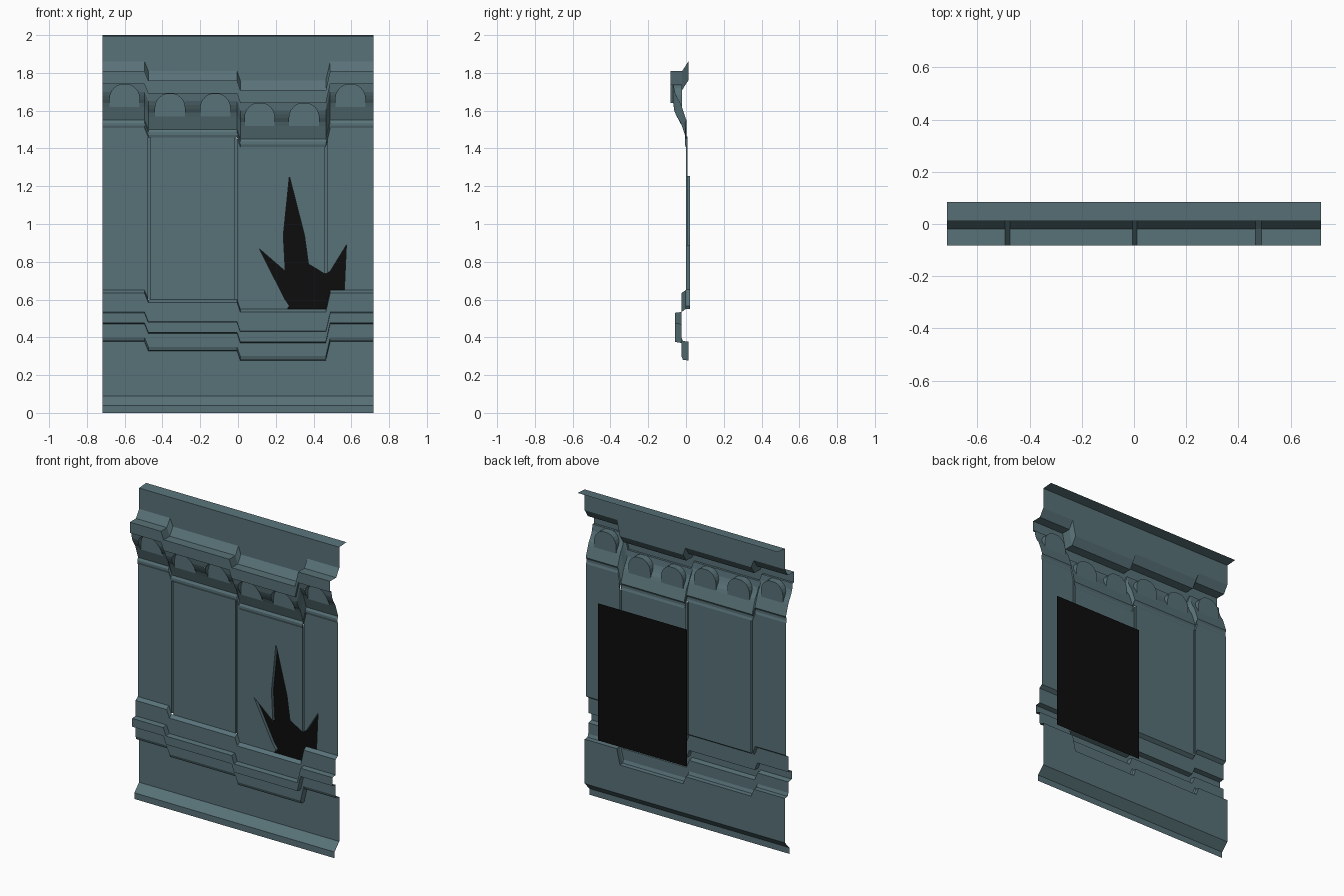
import bpy, bmesh
from math import cos, sin, pi

if "Cube" in bpy.data.objects:
    bpy.data.objects.remove(bpy.data.objects["Cube"])

W = 0.717
FIELD, REVEAL = -0.001, 0.02
# (x, z offset): the mouldings step down and up along the wall
PATH = [(-W, 0), (-.495, 0), (-.475, -.05), (-.005, -.05), (.012, -.10),
        (.465, -.10), (.488, 0), (W, 0)]


def lerp_table(table, v):
    for (a, p), (b, q) in zip(table, table[1:]):
        if v <= b + 1e-6:
            return p + (q - p) * (v - a) / (b - a)
    return table[-1][1]


def off(x):
    return lerp_table(PATH, x)


def material(name, rgb):
    m = bpy.data.materials.new(name)
    m.diffuse_color = (*rgb, 1)
    m.use_nodes = True
    m.node_tree.nodes["Principled BSDF"].inputs["Base Color"].default_value = m.diffuse_color
    return m


STONE = material("teal_stone", (.098, .168, .188))
DARK = material("black_void", (.004, .004, .004))


def make(name, faces, mat=STONE):
    bm = bmesh.new()
    for f in faces:
        bm.faces.new([bm.verts.new(p) for p in f])
    bmesh.ops.remove_doubles(bm, verts=bm.verts, dist=1e-5)
    me = bpy.data.meshes.new(name)
    bm.to_mesh(me)
    bm.free()
    me.materials.append(mat)
    ob = bpy.data.objects.new(name, me)
    bpy.context.collection.objects.link(ob)
    return ob


def strips(cols):
    """Quads between neighbouring columns of points listed top to bottom."""
    return [(a[i], a[i + 1], b[i + 1], b[i])
            for a, b in zip(cols, cols[1:]) for i in range(len(a) - 1)]


def sweep(name, profile):
    """Profile of (y, z, follows the steps) swept along the wall."""
    make(name, strips([[(x, y, z + o * k) for y, z, k in profile] for x, o in PATH]))


# Top wall with back lip, and cornice fascia
sweep("cornice", [(.085, 2, 0), (.012, 1.995, 0), (.012, 1.86, 1), (-.02, 1.81, 1),
                  (-.082, 1.81, 1), (-.082, 1.74, 1), (-.068, 1.74, 1)])
# Cove and fillets below the arch band
sweep("upper_moulding", [(-.022, 1.62, 1), (.002, 1.55, 1), (-.006, 1.536, 1),
                         (-.006, 1.522, 1), (FIELD, 1.508, 1)])
# Dado moulding, lower wall and skirting
sweep("lower_moulding", [(FIELD, .65, 1), (-.024, .634, 1), (-.024, .534, 1),
                         (-.058, .53, 1), (-.058, .476, 1), (-.024, .47, 1),
                         (-.024, .40, 1), (-.016, .38, 1), (.012, .378, 1),
                         (.012, .09, 0), (-.036, .04, 0), (-.036, 0, 0)])

# Curved band pierced by round-topped niches
BAND = [(1.62, -.022), (1.64, -.03), (1.67, -.05), (1.70, -.062), (1.74, -.068)]
R, SPRING, SIDES = .079, 1.663, 12


def band_col(x, bottom):
    zs = [1.74 + (bottom - 1.74) * i / 6 for i in range(7)]
    return [(x, lerp_table(BAND, z), z + off(x)) for z in zs]


band, niches = [], []
centres = [-.60, -.36, -.12, .115, .35, .595]
edges = [-W]
for c in centres:
    o = off(c)
    arc = [(c - R * cos(pi * i / SIDES), min(1.738, SPRING + R * sin(pi * i / SIDES)))
           for i in range(SIDES + 1)]
    band += strips([band_col(x, z) for x, z in arc])
    outline = [(c - R, 1.62)] + arc + [(c + R, 1.62)]
    niches.append([(x, -.022, z + o) for x, z in reversed(outline)][::-1][::-1])
    niches += strips([[(x, lerp_table(BAND, z), z + o), (x, -.022, z + o)]
                      for x, z in outline])
    edges += [c - R, c + R]
edges.append(W)
for a, b in zip(edges[::2], edges[1::2]):
    xs = [a] + [x for x, _ in PATH if a < x < b] + [b]
    band += strips([band_col(x, 1.62) for x in xs])
make("arch_band", band)
make("niches", niches)


# Flat wall fields, split by narrow vertical grooves
LOW, HIGH = .65, 1.508


def edge_line(a, b, z):
    xs = [a] + [x for x, _ in PATH if a < x < b] + [b]
    return [(x, z + off(x)) for x in xs]


def field(name, a, b, bottom=None):
    pts = (bottom or edge_line(a, b, LOW)) + edge_line(a, b, HIGH)[::-1]
    make(name, [[(x, FIELD, z) for x, z in pts]])


# Jagged break: left part lies in field three, right part in field four
BREAK_L = [(.262, .55), (.272, .567), (.246, .605), (.114, .868), (.25, .75), (.24, .94),
           (.272, 1.254), (.352, .94), (.373, .788), (.461, .735)]
BREAK_R = [(.475, .742), (.489, .751), (.574, .889), (.563, .65)]
field("field_1", -W, -.477)
field("field_2", -.463, -.016)
field("field_3", -.002, .461, edge_line(-.002, .262, LOW)[:-1] + BREAK_L)
field("field_4", .475, W, BREAK_R + [(W, LOW)])

grooves = []
for a, b, low in [(-.477, -.463, None), (-.016, -.002, None), (.461, .475, .738)]:
    grooves += strips([[(x, y, HIGH + off(x)), (x, y, low or LOW + off(x))]
                       for x, y in [(a, FIELD), (a, .008), (b, .008), (b, FIELD)]])
make("grooves", grooves)

# Thickness of the broken edge, and the dark sheet behind it
make("break_edge", strips([[(x, FIELD, z), (x, REVEAL, z)] for x, z in BREAK_L + BREAK_R]))
make("dark_backing", [[(-.022, REVEAL, .40), (.616, REVEAL, .40),
                       (.616, REVEAL, 1.288), (-.022, REVEAL, 1.288)]], DARK)
